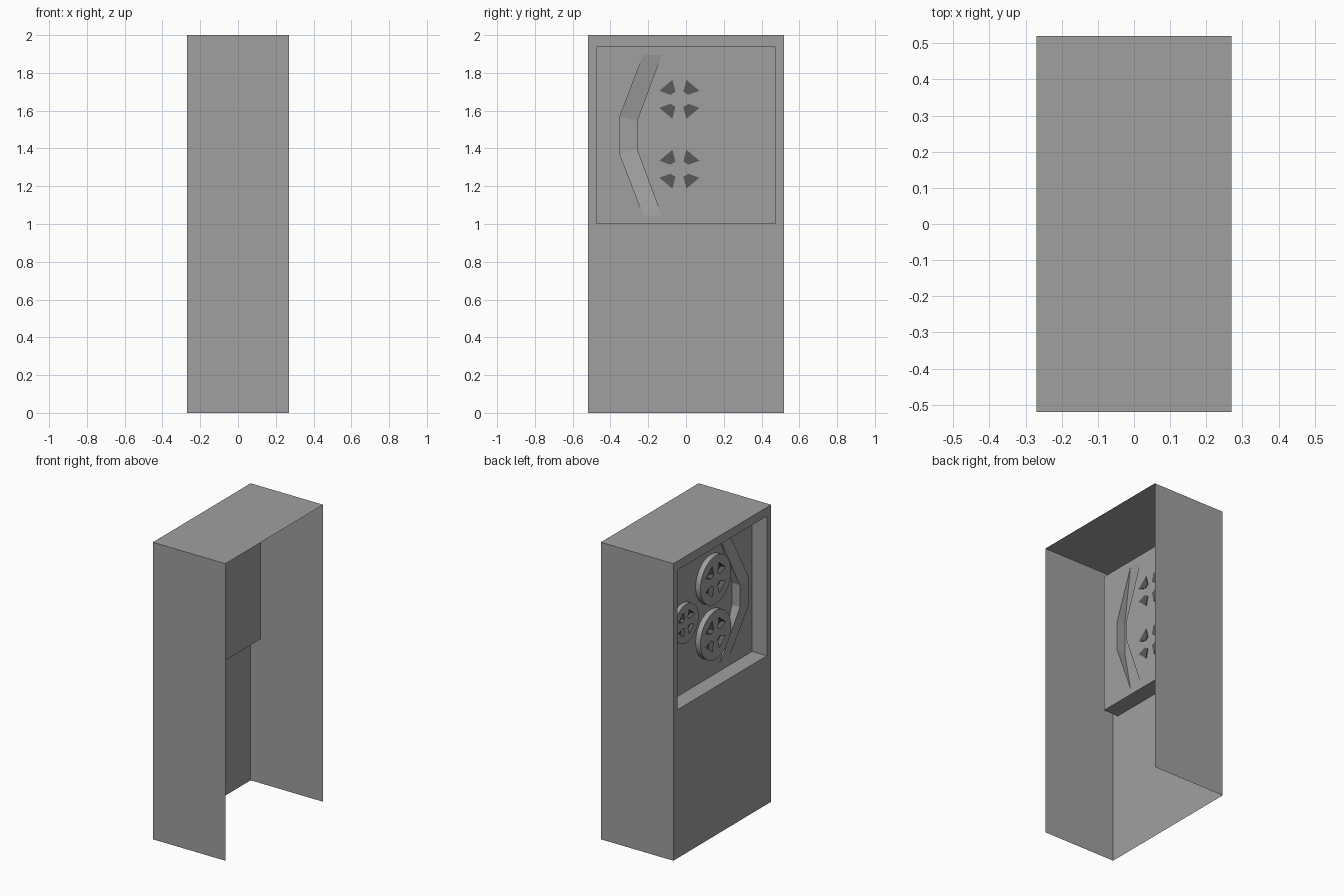
import bpy, bmesh, math
from mathutils import Matrix

if "Cube" in bpy.data.objects:
    bpy.data.objects.remove(bpy.data.objects["Cube"])

FLOOR = -0.16          # x of the recessed panel
HX, HY, H = 0.27, 0.52, 2.0
RY, RZ0, RZ1 = 0.475, 1.0, 1.94   # recess opening


def material(name, v):
    m = bpy.data.materials.new(name)
    m.diffuse_color = (v, v, v, 1)
    m.use_nodes = True
    m.node_tree.nodes["Principled BSDF"].inputs["Base Color"].default_value = m.diffuse_color
    return m


GREY = material("cabinet_grey", 0.35)
DARK = material("dark_grey", 0.10)


def finish(name, bm, mats):
    me = bpy.data.meshes.new(name)
    bm.to_mesh(me)
    bm.free()
    ob = bpy.data.objects.new(name, me)
    bpy.context.collection.objects.link(ob)
    for m in mats:
        me.materials.append(m)
    return ob


def sheet(name, polys, outward):
    """Open sheet from polygons; outward = direction the first face must look."""
    bm = bmesh.new()
    for p in polys:
        bm.faces.new([bm.verts.new(c) for c in p])
    bmesh.ops.remove_doubles(bm, verts=bm.verts, dist=1e-5)
    bmesh.ops.recalc_face_normals(bm, faces=bm.faces)
    bm.faces.ensure_lookup_table()
    bm.normal_update()
    axis, sign = outward
    if bm.faces[0].normal[axis] * sign < 0:
        bmesh.ops.reverse_faces(bm, faces=bm.faces)
    return finish(name, bm, [GREY])


# Cabinet: front, back and top sheets, framed left side with recess walls
outer = [(-HY, 0), (HY, 0), (HY, H), (-HY, H)]
inner = [(-RY, RZ0), (RY, RZ0), (RY, RZ1), (-RY, RZ1)]
polys = [[(-HX, s * HY, 0), (HX, s * HY, 0), (HX, s * HY, H), (-HX, s * HY, H)]
         for s in (-1, 1)]
polys.append([(-HX, -HY, H), (HX, -HY, H), (HX, HY, H), (-HX, HY, H)])
for i in range(4):
    j = (i + 1) % 4
    polys.append([(-HX, *outer[i]), (-HX, *outer[j]), (-HX, *inner[j]), (-HX, *inner[i])])
    polys.append([(-HX, *inner[i]), (-HX, *inner[j]), (FLOOR, *inner[j]), (FLOOR, *inner[i])])
sheet("cabinet_shell", polys, (1, -1))

# Recessed panel with a hollow raised guide that tapers to nothing at both ends
ZM = 1.47
left = [(-0.225, ZM + 0.425), (-0.35, ZM + 0.10), (-0.35, ZM - 0.10), (-0.225, ZM - 0.425)]
right = [(-0.13, ZM + 0.425), (-0.26, ZM + 0.075), (-0.26, ZM - 0.075), (-0.13, ZM - 0.425)]
rise = [0, 0.06, 0.06, 0]


def at(p, d=0.0):
    return (FLOOR - d, *p)


bl, br, tr, tl = inner
panel = [
    [at(p) for p in [tl] + left + [bl]],
    [at(p) for p in [tr] + right + [br]],
    [at(p) for p in (tl, left[0], right[0], tr)],
    [at(p) for p in (bl, left[3], right[3], br)],
]
for i in range(3):
    a, b = rise[i], rise[i + 1]
    panel.append([at(left[i], a), at(left[i + 1], b), at(right[i + 1], b), at(right[i], a)])
    for side in (left, right):
        ring = [at(side[i]), at(side[i + 1]), at(side[i + 1], b), at(side[i], a)]
        panel.append(list(dict.fromkeys(ring)))
sheet("reel_panel", panel, (0, -1))

# Reels: discs with four dark wedge windows
WEDGE = [(0.106, 0.045), (0.037, 0.103), (0.021, 0.040), (0.048, 0.024)]


def wedges(name, cy, cz, s, x0, x1, mats):
    bm = bmesh.new()
    for sy in (-1, 1):
        for sz in (-1, 1):
            f = bm.faces.new([bm.verts.new((x0, cy + sy * s * y, cz + sz * s * z))
                              for y, z in WEDGE])
            ext = bmesh.ops.extrude_face_region(bm, geom=[f])["geom"]
            bmesh.ops.translate(bm, vec=(x1 - x0, 0, 0),
                                verts=[v for v in ext if isinstance(v, bmesh.types.BMVert)])
    # extrusion keeps the starting cap, so each wedge is a closed prism
    caps = [f for f in bm.faces if abs(f.calc_center_median().x - x0) < 1e-6]
    if len(caps) < 4:
        bmesh.ops.holes_fill(bm, edges=bm.edges, sides=4)
    bmesh.ops.recalc_face_normals(bm, faces=bm.faces)
    for f in bm.faces:
        f.material_index = len(mats) - 1
    return finish(name, bm, mats)


def reel(name, cy, cz, s, poke):
    r, t = 0.163 * s, 0.036 * s
    bm = bmesh.new()
    bmesh.ops.create_cone(bm, cap_ends=True, segments=32, radius1=r, radius2=r, depth=t,
                          matrix=Matrix.Translation((FLOOR - 0.001 - t / 2, cy, cz))
                          @ Matrix.Rotation(math.pi / 2, 4, 'Y'))
    disc = finish(name, bm, [GREY, DARK])
    cutter = wedges(name + "_cutter", cy, cz, s, FLOOR - 0.1, FLOOR + 0.05, [GREY, DARK])
    cutter.hide_render = True
    mod = disc.modifiers.new("windows", 'BOOLEAN')
    mod.operation, mod.solver, mod.object = 'DIFFERENCE', 'EXACT', cutter
    bpy.ops.object.select_all(action='DESELECT')
    disc.select_set(True)
    bpy.context.view_layer.objects.active = disc
    bpy.ops.object.modifier_apply(modifier=mod.name)
    bpy.data.objects.remove(cutter)
    bpy.ops.object.shade_smooth_by_angle(angle=math.radians(30))
    # dark window floors, showing slightly behind the panel on the large reels
    wedges(name + "_windows", cy, cz, s, FLOOR - 0.004, FLOOR + poke, [DARK])


reel("upper_reel", -0.035, 1.66, 1.0, 0.005)
reel("lower_reel", -0.035, 1.29, 1.0, 0.005)
reel("small_reel", 0.267, 1.48, 0.8, -0.001)
